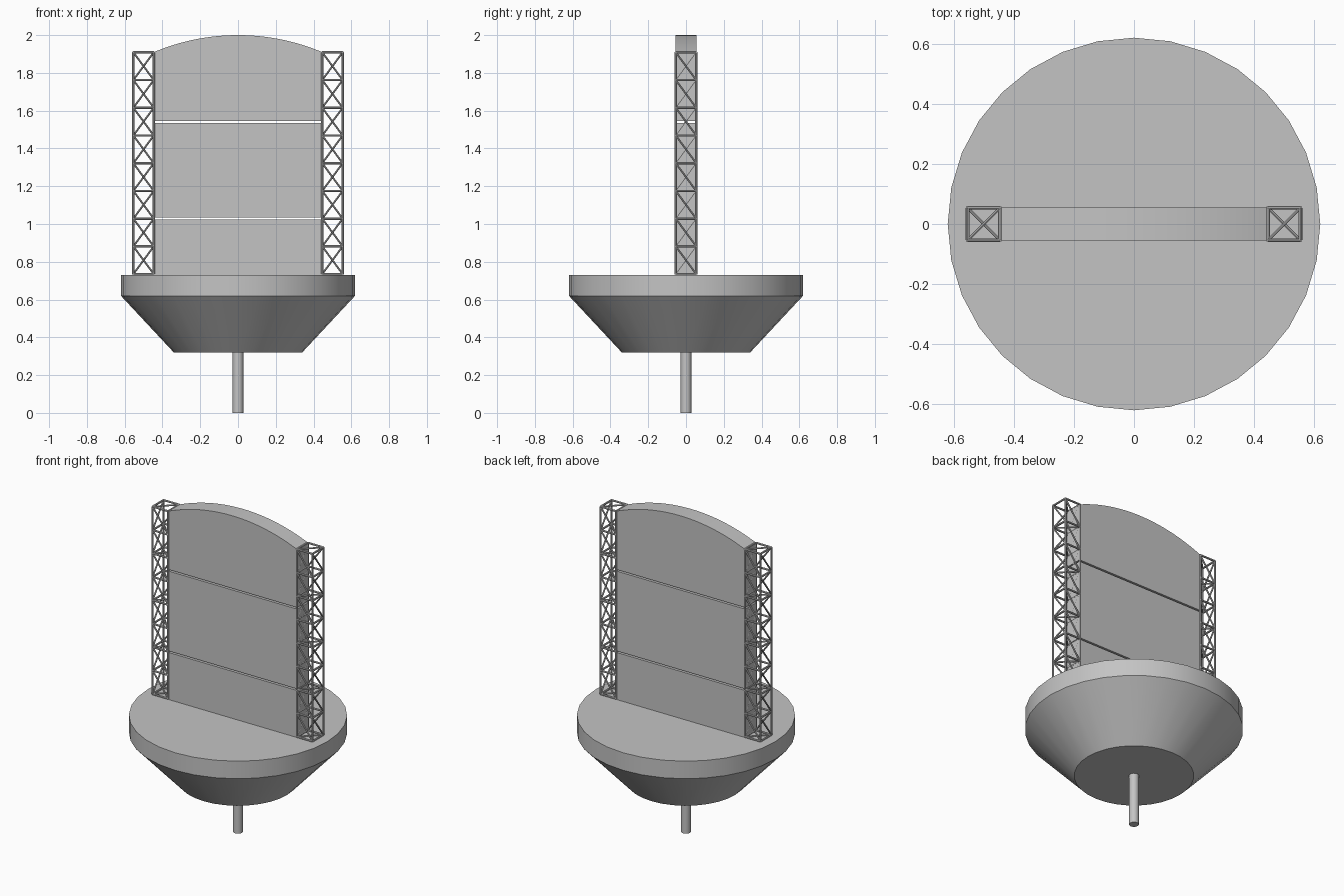
import bpy, bmesh, math
from mathutils import Vector, Matrix

cube = bpy.data.objects.get("Cube")
if cube:
    bpy.data.objects.remove(cube, do_unlink=True)

GREY = (0.55, 0.55, 0.55, 1)
grey = bpy.data.materials.new("plain_grey")
grey.use_nodes = True
grey.diffuse_color = GREY
grey.node_tree.nodes["Principled BSDF"].inputs["Base Color"].default_value = GREY


def finish(bm, name, smooth=True):
    """Turn a bmesh into a named object with the shared material."""
    bmesh.ops.recalc_face_normals(bm, faces=bm.faces)
    mesh = bpy.data.meshes.new(name)
    bm.to_mesh(mesh)
    bm.free()
    mesh.materials.append(grey)
    obj = bpy.data.objects.new(name, mesh)
    bpy.context.collection.objects.link(obj)
    if smooth:
        bpy.ops.object.select_all(action='DESELECT')
        obj.select_set(True)
        bpy.context.view_layer.objects.active = obj
        bpy.ops.object.shade_smooth_by_angle(angle=math.radians(30))
    return obj


def lathe(name, profile, sides):
    """Stack rings of (radius, z) and cap both ends."""
    bm = bmesh.new()
    rings = []
    for r, z in profile:
        angles = [2 * math.pi * i / sides for i in range(sides)]
        rings.append([bm.verts.new((r * math.cos(a), r * math.sin(a), z)) for a in angles])
    for low, high in zip(rings, rings[1:]):
        for i in range(sides):
            j = (i + 1) % sides
            bm.faces.new((low[i], low[j], high[j], high[i]))
    bm.faces.new(rings[0])
    bm.faces.new(rings[-1])
    return finish(bm, name)


def slab(name, outline, half_depth):
    """Extrude an (x, z) outline along y."""
    bm = bmesh.new()
    face = bm.faces.new([bm.verts.new((x, -half_depth, z)) for x, z in outline])
    new = bmesh.ops.extrude_face_region(bm, geom=[face])["geom"]
    verts = [v for v in new if isinstance(v, bmesh.types.BMVert)]
    bmesh.ops.translate(bm, verts=verts, vec=(0, 2 * half_depth, 0))
    return finish(bm, name)


def strut(bm, a, b, radius):
    """Round bar between two points."""
    d = b - a
    turn = d.to_track_quat('Z', 'Y').to_matrix().to_4x4()
    bmesh.ops.create_cone(bm, cap_ends=True, segments=8, radius1=radius, radius2=radius,
                          depth=d.length, matrix=Matrix.Translation((a + b) / 2) @ turn)


# Round base and its stem
lathe("round_base", [(0.34, 0.32), (0.62, 0.62), (0.62, 0.73)], 32)
lathe("stem", [(0.028, 0), (0.028, 0.33)], 16)

# Three stacked panels with narrow gaps, the top one arched
W, DEPTH = 0.45, 0.055
for name, low, high in (("lower_panel", 0.72, 1.025), ("middle_panel", 1.035, 1.535)):
    slab(name, [(-W, low), (W, low), (W, high), (-W, high)], DEPTH)

rise = 0.092
R = (W * W + rise * rise) / (2 * rise)
half = math.asin(W / R)
STEPS = 32
arch = []
for i in range(STEPS + 1):
    a = half - 2 * half * i / STEPS
    arch.append((R * math.sin(a), 2 - R + R * math.cos(a)))
slab("arched_panel", [(-W, 1.545), (W, 1.545)] + arch, DEPTH)

# Lattice towers at both ends
BAYS, BOTTOM, TOP = 8, 0.735, 1.909
C, POST, BRACE = 0.054, 0.006, 0.005
for name, cx in (("right_tower", -0.5), ("left_tower", 0.5)):
    bm = bmesh.new()
    corners = [(-C, -C), (C, -C), (C, C), (-C, C)]
    levels = [BOTTOM + (TOP - BOTTOM) * k / BAYS for k in range(BAYS + 1)]
    grid = [[Vector((cx + x, y, z)) for x, y in corners] for z in levels]
    for i in range(4):
        j = (i + 1) % 4
        strut(bm, grid[0][i], grid[-1][i], POST)
        for row in grid:
            strut(bm, row[i], row[j], POST)
        for low, high in zip(grid, grid[1:]):
            strut(bm, high[i], low[j], BRACE)
    # Flat cross braces alternate direction at each level
    for k, row in enumerate(grid):
        strut(bm, row[k % 2], row[k % 2 + 2], BRACE)
    finish(bm, name)
